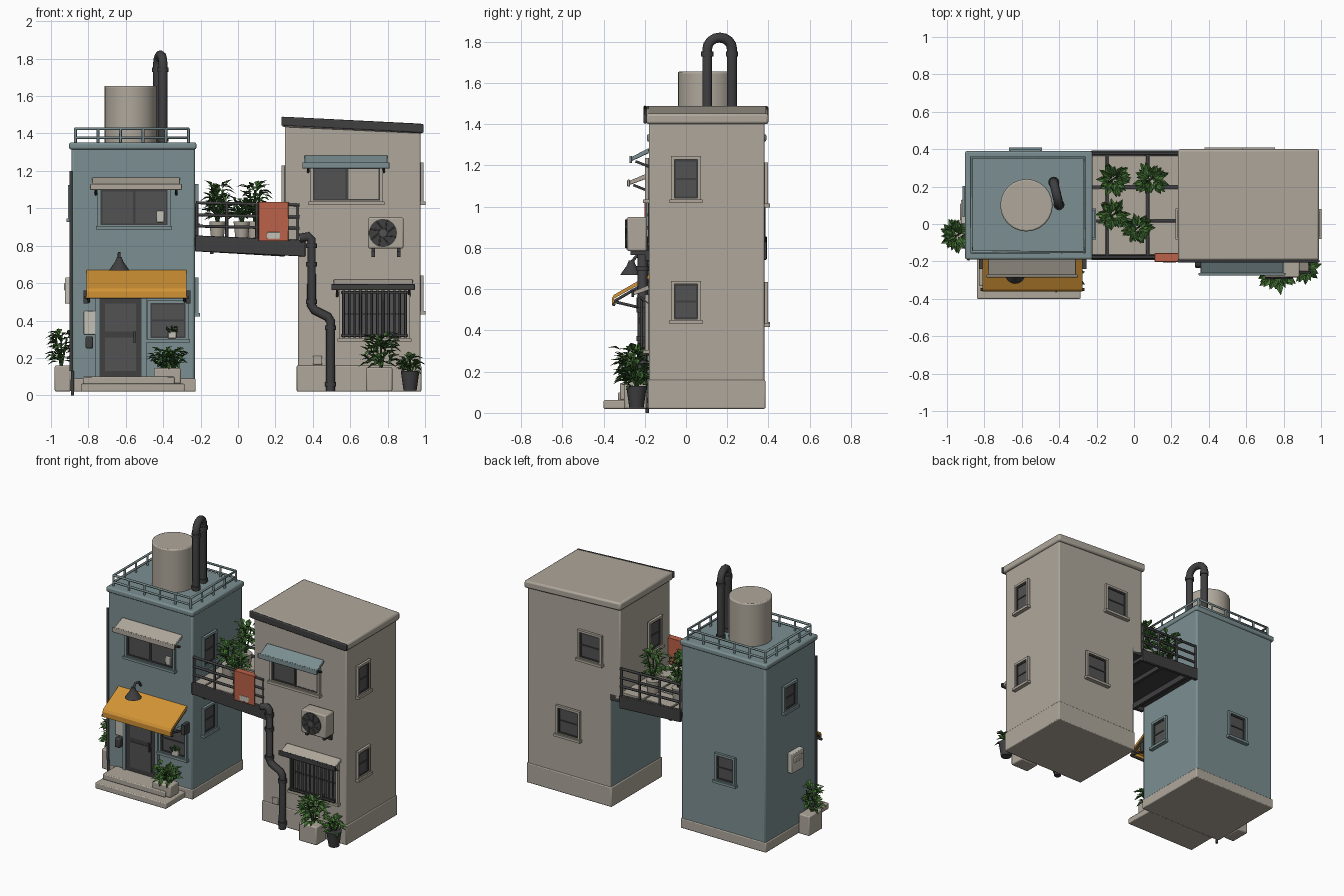
import bpy, bmesh, math, random
from mathutils import Vector, Matrix

if "Cube" in bpy.data.objects:
    bpy.data.objects.remove(bpy.data.objects["Cube"])

random.seed(4)
MATS = {}
for n, c in {"slate": (.20, .275, .285), "plaster": (.43, .39, .33), "charcoal": (.05, .05, .053),
             "glass": (.085, .085, .085), "mustard": (.64, .29, .035), "terracotta": (.50, .12, .065),
             "leaf": (.06, .17, .035), "dark_leaf": (.03, .09, .022), "pale": (.55, .53, .46)}.items():
    MATS[n] = bpy.data.materials.new(n)
    MATS[n].diffuse_color = (*c, 1)
NAMES = list(MATS)
F, B = -.18, .38          # front and back wall planes


def finish(name, bm, mats, bevel=0, smooth=False, M=None):
    bmesh.ops.recalc_face_normals(bm, faces=bm.faces)
    me = bpy.data.meshes.new(name)
    bm.to_mesh(me)
    bm.free()
    for m in mats:
        me.materials.append(MATS[m])
    ob = bpy.data.objects.new(name, me)
    bpy.context.collection.objects.link(ob)
    if M:
        ob.matrix_world = M
    if bevel:
        mod = ob.modifiers.new("soft_edges", 'BEVEL')
        mod.width, mod.segments = bevel, 2
    if smooth or bevel:
        bpy.ops.object.select_all(action='DESELECT')
        ob.select_set(True)
        bpy.context.view_layer.objects.active = ob
        bpy.ops.object.shade_smooth_by_angle(angle=math.radians(40))
    return ob


def boxes(name, items, bevel=0, M=None):
    """items: (x0, x1, y0, y1, z0, z1, colour), joined in one object"""
    bm = bmesh.new()
    mats = list(dict.fromkeys(i[6] for i in items))
    for x0, x1, y0, y1, z0, z1, c in items:
        T = Matrix.Translation(((x0 + x1) / 2, (y0 + y1) / 2, (z0 + z1) / 2))
        r = bmesh.ops.create_cube(bm, size=1, matrix=T @ Matrix.Diagonal((x1 - x0, y1 - y0, z1 - z0, 1)))
        for f in {f for v in r["verts"] for f in v.link_faces}:
            f.material_index = mats.index(c)
    return finish(name, bm, mats, bevel, M=M)


def prism(name, pts, axis, a, b, mat, bevel=0):
    """profile in (y,z) swept along x, or in (x,z) swept along y"""
    bm = bmesh.new()
    vs = [bm.verts.new((a, p, q) if axis == 'x' else (p, a, q)) for p, q in pts]
    r = bmesh.ops.extrude_face_region(bm, geom=[bm.faces.new(vs)])
    d = Vector((b - a, 0, 0)) if axis == 'x' else Vector((0, b - a, 0))
    bmesh.ops.translate(bm, vec=d, verts=[g for g in r["geom"] if isinstance(g, bmesh.types.BMVert)])
    return finish(name, bm, [mat], bevel)


def cone(name, p0, p1, r0, r1, mat, seg=20, bevel=0):
    p0, p1 = Vector(p0), Vector(p1)
    bm = bmesh.new()
    R = (p1 - p0).to_track_quat('Z', 'Y').to_matrix().to_4x4()
    bmesh.ops.create_cone(bm, cap_ends=True, segments=seg, radius1=r0, radius2=r1,
                          depth=(p1 - p0).length, matrix=Matrix.Translation((p0 + p1) / 2) @ R)
    return finish(name, bm, [mat], bevel, smooth=True)


def tubes(name, paths, r, mat, res=2):
    cu = bpy.data.curves.new(name, 'CURVE')
    cu.dimensions, cu.bevel_depth, cu.bevel_resolution, cu.use_fill_caps = '3D', r, res, True
    for pts in paths:
        sp = cu.splines.new('POLY')
        sp.points.add(len(pts) - 1)
        for q, p in zip(sp.points, pts):
            q.co = (*p, 1)
    cu.materials.append(MATS[mat])
    ob = bpy.data.objects.new(name, cu)
    bpy.context.collection.objects.link(ob)
    return ob


def window(name, x, y, z, w, h, ang=0, case="plaster", divide="h"):
    """local front is -y; ang turns it to another wall"""
    a, b, t = w / 2, h / 2, .016
    it = [(-a, a, -.004, .01, -b, b, "glass")]
    for s, t0, d, c in ((0, t, .018, case), (t, .009, .01, "charcoal")):
        p, q = a - s, b - s
        it += [(-p, -p + t0, -d, .01, -q, q, c), (p - t0, p, -d, .01, -q, q, c),
               (-p, p, -d, .01, q - t0, q, c), (-p, p, -d, .01, -q, -q + t0, c)]
    it += [(-a + t, a - t, -.009, 0, -.005, .005, "charcoal")] if divide == "h" else \
          [(-.006, .006, -.012, 0, -b + t, b - t, "charcoal")]
    it.append((-a - .008, a + .008, -.028, .01, -b - .008, -b + .01, case))
    boxes(name, it, M=Matrix.Translation((x, y, z)) @ Matrix.Rotation(math.radians(ang), 4, 'Z'))


def awning(name, x0, x1, zt, zf, y, mat, lip):
    prism(name, [(F, zt), (y, zf + .02), (y, zf), (F, zt - .025)], 'x', x0, x1, mat, .004)
    boxes(name + "_lip", [(x0 - .01, x1 + .01, y - .01, y + .004, zf - .008, zf + .026, lip)], .004)
    tubes(name + "_brackets", [[(x, F, zt - .09), (x, y + .02, zf)] for x in (x0 + .02, x1 - .02)], .007, "charcoal", 1)


def plant(name, x, y, z0, z1, r, n=55, L=.06):
    """stems with folded leaves pointing outwards"""
    bm = bmesh.new()
    for i in range(n):
        a, u = random.uniform(0, 6.283), random.random()
        o = Vector((math.cos(a), math.sin(a), 0))
        t = random.uniform(.1, .6) * r
        p = Vector((x, y, z0 + (z1 - z0) * (.1 + .72 * u))) + o * t
        d = (o + Vector((0, 0, random.uniform(-.3, 1.1)))).normalized()
        s = d.cross(Vector((0, 0, 1))).normalized() * L * .27
        k = bm.verts
        up = s.cross(d) * .5
        b0, m, tip = k.new(p), k.new(p + d * L * .5), k.new(p + d * L - Vector((0, 0, L * .15)))
        for g in (1, -1):
            f = bm.faces.new((b0, k.new(p + d * L * .45 + s * g + up), tip, m))
            f.material_index = 0 if random.random() < .75 else 1
    finish(name + "_leaves", bm, ["leaf", "dark_leaf"])
    tubes(name + "_stem", [[(x, y, z0 - .02), (x + .03 * g, y + .02 * g, z0 + (z1 - z0) * .7)] for g in (-1, 0, 1)],
          .005, "dark_leaf", 1)


# ---------- left house ----------
boxes("left_house_walls", [(-.89, -.23, F, B, .05, 1.34, "slate")], .012)
boxes("left_house_plinth", [(-.895, -.226, F - .005, B + .005, .02, .09, "plaster")], .006)
boxes("left_roof_lip", [(-.903, -.222, F - .01, B + .01, 1.315, 1.352, "slate")], .01)
X0, X1, Y0, Y1 = -.87, -.265, -.15, .355
ring = [(X0, Y0), (X1, Y0), (X1, Y1), (X0, Y1), (X0, Y0)]
paths = [[(x, y, z) for x, y in ring] for z in (1.425, 1.378)]
for i in range(6):
    x = X0 + (X1 - X0) * i / 5
    paths += [[(x, y, 1.34), (x, y, 1.425)] for y in (Y0, Y1)]
for i in range(1, 4):
    y = Y0 + (Y1 - Y0) * i / 4
    paths += [[(x, y, 1.34), (x, y, 1.425)] for x in (X0, X1)]
tubes("roof_railing", paths, .008, "slate", 1)
cone("water_tank", (-.575, .1, 1.34), (-.575, .1, 1.655), .14, .14, "plaster", 24, .008)
# inverted U roof pipe
arc = [(-.415 - .014 * math.cos(t), .163 + .06 * math.cos(t), 1.765 + .055 * math.sin(t))
       for t in [math.pi * i / 8 for i in range(9)]]
tubes("roof_pipe", [[(-.429, .223, 1.34)] + arc + [(-.401, .103, 1.34)]], .025, "charcoal")
for i, (z, p) in enumerate([(z, p) for z in (1.37, 1.74) for p in ((-.429, .223), (-.401, .103))]):
    cone(f"roof_pipe_collar_{i}", (*p, z - .012), (*p, z + .012), .03, .03, "charcoal", 12)

# left house front
window("left_upper_window", -.555, F, 1.005, .39, .22, case="slate", divide="v")
boxes("window_vase", [(-.435, -.395, F - .012, F, .925, .985, "pale")], .005)
awning("left_upper_awning", -.78, -.31, 1.165, 1.105, -.275, "plaster", "plaster")
prism("mustard_awning", [(F, .67), (-.35, .572), (-.36, .555), (-.36, .52), (-.352, .52), (-.348, .555), (F, .65)],
      'x', -.81, -.275, "mustard")
tubes("mustard_awning_frame", [[(x, F, z), (x, -.35, .54)] for x in (-.80, -.285) for z in (.5, .64)]
      + [[(-.82, -.35, .525), (-.265, -.35, .525)]], .008, "charcoal", 1)
boxes("awning_end_hooks", [(x - .012, x + .012, -.24, F, .49, .56, "charcoal") for x in (-.815, -.265)])
cone("lamp_shade", (-.635, -.265, .668), (-.635, -.265, .715), .055, .022, "charcoal", 16)
cone("lamp_cap", (-.635, -.265, .715), (-.635, -.265, .74), .022, .012, "charcoal", 12)
tubes("lamp_arm", [[(-.635, -.265, .73), (-.635, -.24, .76), (-.635, -.2, .75), (-.635, F, .72)]], .008, "charcoal")
boxes("front_door", [(-.74, -.515, F - .012, F + .01, .1, .52, "charcoal"),
                     (-.71, -.545, F - .016, F, .34, .49, "glass"), (-.71, -.545, F - .016, F, .13, .31, "glass"),
                     (-.765, -.74, F - .02, F, .1, .53, "slate"), (-.515, -.49, F - .02, F, .1, .53, "slate"),
                     (-.56, -.548, F - .03, F, .28, .34, "charcoal")])
window("left_lower_window", -.375, F, .40, .22, .22, case="slate")
boxes("sill_pot", [(-.375, -.33, F - .03, F - .005, .305, .34, "pale")], .004)
plant("sill_plant", -.352, F - .018, .33, .38, .02, 14, .03)
boxes("door_plaque", [(-.825, -.757, F - .015, F, .325, .45, "pale")], .005)
boxes("letter_box", [(-.815, -.775, F - .04, F, .25, .315, "charcoal")], .008)
boxes("front_steps", [(-.84, -.285, -.4, F, .02, .062, "plaster"), (-.83, -.34, -.33, F, .06, .1, "plaster")], .006)
tubes("left_corner_pipe", [[(-.885, F - .008, 0), (-.885, F - .008, .13)], [(-.893, F, .13), (-.893, F, 1.2)]],
      .009, "charcoal", 1)
# left house other sides
window("left_east_upper_window", -.23, 0, 1.02, .15, .22, 90, "slate")
window("left_east_lower_window", -.23, 0, .53, .15, .2, 90, "slate")
window("left_back_window", -.58, B, .53, .16, .2, 180, "slate")
window("left_west_window", -.89, .12, 1.03, .15, .19, -90, "slate")
boxes("meter_box", [(-.925, -.885, .0, .13, .49, .63, "pale"), (-.93, -.92, .02, .11, .56, .6, "plaster")], .008)

# ---------- right house ----------
w = prism("right_house_walls", [(.32, .02), (.975, .02), (.975, 1.42), (.25, 1.46), (.25, .8), (.32, .78)],
          'y', F, B, "plaster", .008)
w.data.materials.append(MATS["slate"])
for f in w.data.polygons:              # painted passage wall under the bridge
    if f.normal.x < -.9 and f.center.z < .8:
        f.material_index = 1
boxes("right_house_plinth", [(.314, .98, F - .005, B + .005, .02, .16, "plaster")], .006)
prism("right_roof", [(.235, 1.435), (.99, 1.4), (.99, 1.452), (.235, 1.49)], 'y', F - .015, B + .02, "plaster", .012)
prism("roof_gutter", [(.232, 1.442), (.992, 1.403), (.992, 1.45), (.232, 1.49)], 'y', F - .026, F - .01, "charcoal", .006)
window("right_upper_window", .58, F, 1.13, .39, .21, divide="v")
boxes("window_blind", [(.59, .75, F - .009, F, 1.045, 1.22, "plaster")])
awning("right_upper_awning", .355, .80, 1.285, 1.22, -.265, "slate", "slate")
window("right_lower_window", .73, F, .435, .38, .28)
tubes("window_bars", [[(.565 + .03 * i, F - .035, .31), (.565 + .03 * i, F - .035, .56)] for i in range(12)]
      + [[(.55, F - .035, z), (.91, F - .035, z)] for z in (.32, .55)], .007, "charcoal", 1)
awning("right_lower_awning", .51, .935, .62, .57, -.255, "plaster", "charcoal")
boxes("wall_vent", [(.40, .45, F - .015, F, .165, .21, "plaster")], .004)
# air conditioner
boxes("cooler_box", [(.695, .885, -.285, F - .01, .785, .95, "plaster")], .008)
cone("cooler_fan_recess", (.775, -.28, .868), (.775, -.289, .868), .075, .075, "charcoal", 24)
cone("cooler_fan_hub", (.775, -.285, .868), (.775, -.295, .868), .02, .02, "glass", 12)
tubes("cooler_grille", [[(.775 + .02 * math.cos(a), -.291, .868 + .02 * math.sin(a)),
                         (.775 + .072 * math.cos(a + .5), -.291, .868 + .072 * math.sin(a + .5))]
                        for a in [i * math.pi / 4 for i in range(8)]], .004, "glass", 1)
boxes("cooler_brackets", [(x, x + .018, -.27, F, .765, .787, "charcoal") for x in (.715, .85)]
      + [(x, x + .018, -.2, F, .74, .79, "charcoal") for x in (.715, .85)])
# drain pipe with collars
y = F - .03
tubes("drain_pipe", [[(.33, y, .84), (.375, y, .85), (.393, y, .83), (.393, y, .48), (.41, y, .455),
                      (.48, y, .42), (.495, y, .395), (.495, y, .02)]], .024, "charcoal")
for i, (x, z) in enumerate(((.393, .8), (.393, .7), (.393, .5), (.495, .36), (.495, .06))):
    cone(f"drain_collar_{i}", (x, y, z - .012), (x, y, z + .012), .03, .03, "charcoal", 12)
# right house other sides
window("right_east_upper_window", .975, 0, 1.135, .145, .22, 90)
window("right_east_lower_window", .975, 0, .54, .145, .2, 90)
window("right_back_upper_window", .48, B, 1.11, .19, .21, 180)
window("right_back_lower_window", .65, B, .53, .19, .21, 180)
window("right_west_window", .25, 0, 1.12, .15, .22, -90)

# ---------- bridge ----------
prism("bridge_slab", [(-.235, .80), (.33, .775), (.33, .818), (-.235, .838)], 'y', F, B, "charcoal")
for n, a, b in (("front", F - .012, F + .012), ("back", B - .012, B + .012)):
    prism(f"bridge_{n}_beam", [(-.23, .77), (.36 if n == "front" else .25, .742),
                               (.36 if n == "front" else .25, .83), (-.23, .855)], 'y', a, b, "charcoal", .004)
boxes("bridge_joists", [(x - .01, x + .01, F, B, .755, .80, "charcoal") for x in (-.14, .07, .24)])
boxes("bridge_tiles", [(x0, x1, y0, y1, .82, .845, "plaster") for x0, x1 in ((-.23, -.15), (-.137, .067), (.08, .25))
                       for y0, y1 in ((-.165, .01), (.023, .19), (.205, .365))], .003)
for n, y, x1 in (("front", F + .003, .33), ("back", B - .003, .25)):
    tubes(f"bridge_{n}_railing", [[(-.225, y, z), (x1, y, z - .012)] for z in (1.03, .965, .905)]
          + [[(x, y, .83), (x, y, 1.025)] for x in (-.22, -.06, .1, x1 - .01)], .009, "charcoal", 1)
boxes("hanging_cloth", [(.11, .27, F - .022, F - .012, .825, 1.03, "terracotta"),
                        (.11, .27, F - .022, F + .024, 1.024, 1.034, "terracotta"),
                        (.11, .27, F + .016, F + .024, .9, 1.03, "terracotta"),
                        (.155, .225, F - .025, F - .02, .835, .872, "pale")], .003)

# ---------- potted plants ----------
for i, (x, y, top, r) in enumerate(((-.11, .24, 1.17, .075), (.09, .24, 1.17, .075), (-.11, .05, 1.09, .07), (.02, -.02, 1.06, .065))):
    cone(f"bridge_pot_{i}", (x, y, .84), (x, y, .93), .035, .045, "plaster", 14)
    plant(f"bridge_plant_{i}", x, y, .93, top, r, 65)
boxes("step_planter", [(-.45, -.305, -.32, -.225, .062, .145, "plaster")], .008)
plant("step_plant_a", -.40, -.27, .14, .27, .07, 45)
plant("step_plant_b", -.345, -.27, .14, .26, .07, 45)
boxes("side_planter", [(-.98, -.895, -.13, .02, .02, .16, "plaster")], .008)
plant("side_plant", -.945, -.06, .16, .37, .07, 80)
boxes("large_planter", [(.685, .825, -.3, F - .01, .02, .15, "plaster")], .008)
plant("large_plant", .765, -.25, .15, .35, .11, 80, .07)
cone("small_pot", (.92, -.24, .025), (.92, -.24, .13), .035, .05, "charcoal", 16)
plant("small_plant", .92, -.24, .12, .22, .06, 45)

for m in bpy.data.materials:
    if m.users and not m.is_grease_pencil:
        m.use_nodes = True
        m.node_tree.nodes["Principled BSDF"].inputs["Base Color"].default_value = m.diffuse_color
